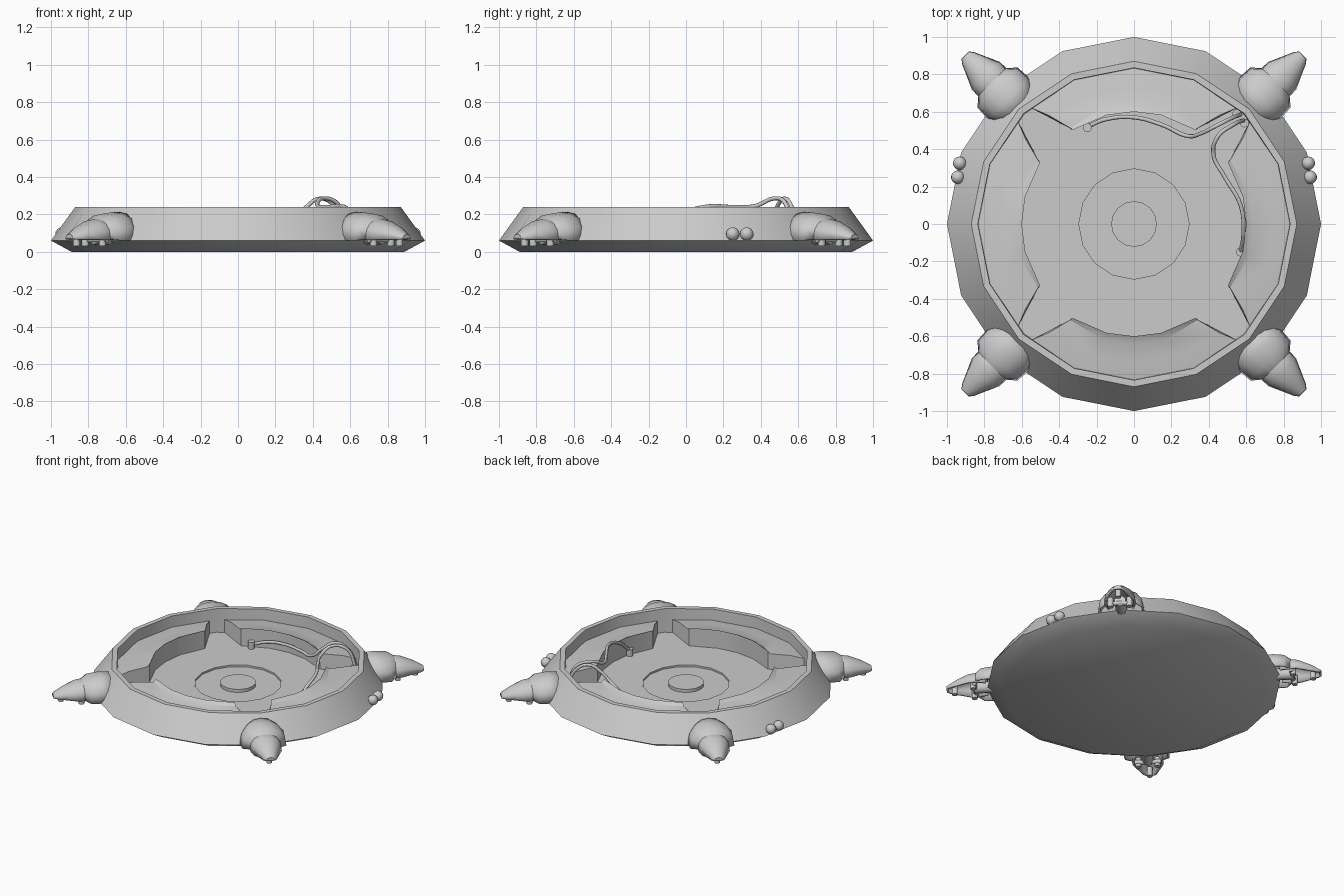
import bpy, bmesh
from math import sin, cos, pi, radians
from mathutils import Matrix, Vector

if "Cube" in bpy.data.objects:
    bpy.data.objects.remove(bpy.data.objects["Cube"])


def make(name, verts, faces, rot=0.0, thick=0.0, angle=35):
    me = bpy.data.meshes.new(name)
    me.from_pydata([Matrix.Rotation(rot, 3, 'Z') @ Vector(v) for v in verts], [], faces)
    bm = bmesh.new()
    bm.from_mesh(me)
    bmesh.ops.remove_doubles(bm, verts=bm.verts, dist=1e-5)
    bmesh.ops.recalc_face_normals(bm, faces=bm.faces)
    bm.to_mesh(me)
    bm.free()
    ob = bpy.data.objects.new(name, me)
    bpy.context.collection.objects.link(ob)
    if thick:
        m = ob.modifiers.new("shell", 'SOLIDIFY')
        m.thickness = thick
        m.offset = 0
    finish(ob, angle)
    return ob


def finish(ob, angle=35):
    bpy.ops.object.select_all(action='DESELECT')
    ob.select_set(True)
    bpy.context.view_layer.objects.active = ob
    bpy.ops.object.shade_smooth_by_angle(angle=radians(angle))


def grid_faces(rows, cols, wrap=False):
    return [(i * cols + j, i * cols + (j + 1) % cols,
             (i + 1) * cols + (j + 1) % cols, (i + 1) * cols + j)
            for i in range(rows - 1) for j in range(cols if wrap else cols - 1)]


def lathe(name, profile, n=16):
    verts = [(r * cos(2 * pi * j / n), r * sin(2 * pi * j / n), z)
             for r, z in profile for j in range(n)]
    faces = grid_faces(len(profile), n, True)
    faces += [tuple(range(n)), tuple(range(len(verts) - n, len(verts)))]
    return make(name, verts, faces, angle=30)


def arch(name, sections, rot, cap):
    # sections: distance, half width, bottom z, top z
    n = 9
    verts = [(d, w * cos(pi * j / (n - 1)), zb + (zt - zb) * sin(pi * j / (n - 1)) ** 0.75)
             for d, w, zb, zt in sections for j in range(n)]
    faces = grid_faces(len(sections), n)
    if cap:
        faces.append(tuple(range(len(verts) - n, len(verts))))
    make(name, verts, faces, rot, thick=0.014, angle=40)


def rod(name, a, b, r, n=10):
    a, b = Vector(a), Vector(b)
    bpy.ops.mesh.primitive_cylinder_add(vertices=n, radius=r, depth=(b - a).length,
                                        location=(a + b) / 2)
    ob = bpy.context.object
    ob.name = name
    ob.rotation_euler = (b - a).to_track_quat('Z', 'Y').to_euler()
    finish(ob, 40)


def ball(name, loc, r):
    bpy.ops.mesh.primitive_uv_sphere_add(segments=14, ring_count=8, radius=r, location=loc)
    bpy.context.object.name = name
    finish(bpy.context.object, 60)


# Dish-shaped hull with recessed floor and centre button
lathe("hull", [(0.89, 0), (1.0, 0.06), (0.87, 0.24), (0.835, 0.24), (0.83, 0.065),
               (0.295, 0.065), (0.295, 0.052), (0.122, 0.052), (0.122, 0.075)])

# Four curved ledges inside the rim
inner, outer = [-33, -14, 0, 14, 33], [-42, -22.5, 0, 22.5, 42]
ledge = [(0.60, 0.06), (0.60, 0.20), (0.64, 0.18), (0.74, 0.172), (0.845, 0.155), (0.845, 0.06)]
for k in range(4):
    verts = []
    for i, (r, z) in enumerate(ledge):
        f = (r - 0.60) / 0.245
        for j in range(5):
            rr = 0.60 + 0.4 * (r - 0.60) if (j in (0, 4) and i == 2) else r
            a = radians(inner[j] + (outer[j] - inner[j]) * (rr - 0.60) / 0.245)
            verts.append((rr * cos(a), rr * sin(a), z))
    faces = grid_faces(6, 5)
    faces += [tuple(i * 5 for i in range(6)), tuple(i * 5 + 4 for i in range(6))]
    make(f"ledge_{k}", verts, faces, k * pi / 2, angle=25)

# Four feet: hooded collar, claw, axle and toe pegs
for k in range(4):
    rot = pi / 4 + k * pi / 2
    arch(f"foot_collar_{k}", [(0.86, 0.11, 0.06, 0.205), (0.95, 0.15, 0.06, 0.205),
                              (1.03, 0.145, 0.06, 0.195), (1.07, 0.10, 0.07, 0.175),
                              (1.03, 0.09, 0.07, 0.165)], rot, False)
    arch(f"foot_claw_{k}", [(1.00, 0.085, 0.065, 0.155), (1.07, 0.10, 0.065, 0.17),
                            (1.12, 0.098, 0.065, 0.162), (1.20, 0.062, 0.065, 0.13),
                            (1.25, 0.04, 0.065, 0.10), (1.27, 0.025, 0.068, 0.09)], rot, True)
    M = Matrix.Rotation(rot, 3, 'Z')
    rod(f"foot_axle_{k}", M @ Vector((1.08, -0.09, 0.065)), M @ Vector((1.08, 0.09, 0.065)), 0.016)
    rod(f"foot_strut_{k}", M @ Vector((0.93, 0, 0.08)), M @ Vector((1.09, 0, 0.08)), 0.04)
    for i, (d, t) in enumerate([(1.22, 0), (1.09, 0.065), (1.09, -0.065)]):
        rod(f"foot_peg_{k}_{i}", M @ Vector((d, t, 0.032)), M @ Vector((d, t, 0.10)), 0.02)

# Paired side lamps
for s in (-1, 1):
    for y, x in ((0.25, 0.942), (0.325, 0.932)):
        ball("side_lamp", (s * x, y, 0.095), 0.036)


# Loose cables with end plugs
def cable(name, pts, r=0.011):
    cu = bpy.data.curves.new(name, 'CURVE')
    cu.dimensions = '3D'
    cu.bevel_depth = r
    cu.bevel_resolution = 2
    cu.resolution_u = 6
    cu.use_fill_caps = True
    sp = cu.splines.new('BEZIER')
    sp.bezier_points.add(len(pts) - 1)
    for bp, p in zip(sp.bezier_points, pts):
        bp.co = p
        bp.handle_left_type = bp.handle_right_type = 'AUTO'
    bpy.context.collection.objects.link(bpy.data.objects.new(name, cu))


cable("cable_long", [(-0.25, 0.52, 0.09), (-0.15, 0.56, 0.12), (0, 0.57, 0.135), (0.15, 0.53, 0.145),
                     (0.29, 0.47, 0.17), (0.36, 0.485, 0.235), (0.44, 0.525, 0.285),
                     (0.52, 0.565, 0.24), (0.57, 0.585, 0.12)])
cable("cable_side", [(0.57, -0.15, 0.10), (0.585, -0.05, 0.19), (0.57, 0.1, 0.24), (0.48, 0.26, 0.24),
                     (0.425, 0.37, 0.245), (0.45, 0.47, 0.285), (0.53, 0.53, 0.26),
                     (0.585, 0.555, 0.13)])
for p in [(-0.25, 0.515), (0.57, -0.15), (0.55, 0.59), (0.59, 0.54)]:
    rod("cable_plug", (p[0], p[1], 0.06), (p[0], p[1], 0.115), 0.024)
